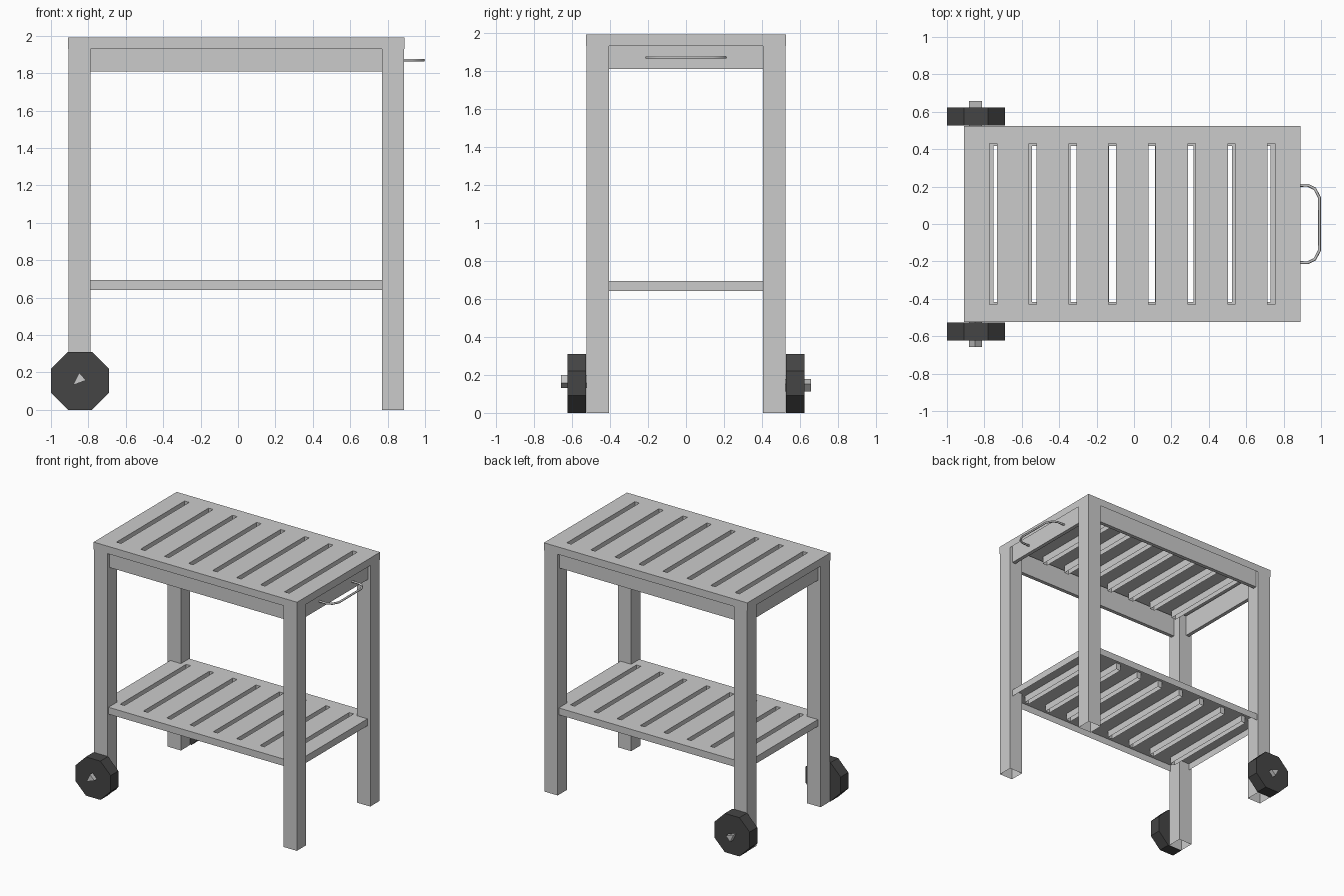
import bpy, bmesh, math
from mathutils import Matrix, Vector

if "Cube" in bpy.data.objects:
    bpy.data.objects.remove(bpy.data.objects["Cube"], do_unlink=True)


def material(name, value):
    m = bpy.data.materials.new(name)
    m.use_nodes = True
    colour = (value, value, value, 1)
    m.diffuse_color = colour
    m.node_tree.nodes["Principled BSDF"].inputs["Base Color"].default_value = colour
    return m


GREY = material("light_grey", 0.6)
DARK = material("dark_rubber", 0.06)


def finish(name, bm, mat):
    bmesh.ops.recalc_face_normals(bm, faces=bm.faces)
    mesh = bpy.data.meshes.new(name)
    bm.to_mesh(mesh)
    bm.free()
    mesh.materials.append(mat)
    ob = bpy.data.objects.new(name, mesh)
    bpy.context.collection.objects.link(ob)
    return ob


def box(name, low, high, mat=GREY, open_bottom=False):
    low, high = Vector(low), Vector(high)
    bm = bmesh.new()
    bmesh.ops.create_cube(bm, size=1)
    for v in bm.verts:
        v.co = (low + high) / 2 + v.co * (high - low)
    if open_bottom:
        bm.normal_update()
        base = [f for f in bm.faces if f.normal.z < -0.9]
        bmesh.ops.delete(bm, geom=base, context='FACES_ONLY')
    return finish(name, bm, mat)


def prism(name, outline, y0, y1, mat):
    """Closed prism along y from an outline of (x, z) points."""
    bm = bmesh.new()
    face = bm.faces.new([bm.verts.new((x, y0, z)) for x, z in outline])
    out = bmesh.ops.extrude_face_region(bm, geom=[face], use_keep_orig=True)
    for v in out["geom"]:
        if isinstance(v, bmesh.types.BMVert):
            v.co.y = y1
    return finish(name, bm, mat)


# Slatted top, hollow underneath: slot walls and rim hang from one sheet
MID_X = -0.01
HALF_X, HALF_Y = 0.9, 0.525


def slatted_plate(name, scale, top, thick):
    xs = [-HALF_X]
    for i in range(8):
        centre = (i - 3.5) * 0.2125
        xs += [centre - 0.02, centre + 0.02]
    xs.append(HALF_X)
    ys = [-HALF_Y, -0.43, 0.43, HALF_Y]
    bm = bmesh.new()
    grid = [[bm.verts.new((MID_X + x * scale, y * scale, top)) for y in ys] for x in xs]
    for i in range(len(xs) - 1):
        for j in range(3):
            if j == 1 and i % 2 == 1:
                continue
            bm.faces.new((grid[i][j], grid[i + 1][j], grid[i + 1][j + 1], grid[i][j + 1]))
    rim = [e for e in bm.edges if e.is_boundary]
    out = bmesh.ops.extrude_edge_only(bm, edges=rim)
    for v in out["geom"]:
        if isinstance(v, bmesh.types.BMVert):
            v.co.z -= thick
    ob = finish(name, bm, GREY)
    # the sheet must face upwards
    if ob.data.polygons[0].normal.z < 0:
        ob.data.flip_normals()
    return ob


slatted_plate("table_top", 1.0, 1.99, 0.06)
slatted_plate("lower_shelf", 0.97, 0.695, 0.055)

# Hollow legs, open at the foot
LEG = 0.118
for end, x in (("left", 0.769), ("right", -0.907)):
    for side, y in (("front", -0.523), ("back", 0.523 - LEG)):
        box(f"{side}_{end}_leg", (x, y, 0), (x + LEG, y + LEG, 1.98), open_bottom=True)

# Apron boards under the top
INSET, BOARD = 0.025, 0.03
X0, X1 = MID_X - HALF_X + INSET, MID_X + HALF_X - INSET
Y = HALF_Y - INSET
box("front_apron", (X0, -Y, 1.81), (X1, -Y + BOARD, 1.98))
box("back_apron", (X0, Y - BOARD, 1.81), (X1, Y, 1.98))
box("left_apron", (X1 - BOARD, -Y, 1.81), (X1, Y, 1.98))
box("right_apron", (X0, -Y, 1.81), (X0 + BOARD, Y, 1.98))

# Octagonal wheels with three-sided axle pins
WX, WZ = -0.845, 0.155
R = WZ / math.cos(math.pi / 8)
octagon = [(WX + R * math.cos((k + 0.5) * math.pi / 4),
            WZ + R * math.sin((k + 0.5) * math.pi / 4)) for k in range(8)]
pin = [(-0.85, 0.198), (-0.882, 0.132), (-0.812, 0.158)]
for side, s in (("front", -1), ("back", 1)):
    prism(f"{side}_wheel", octagon, s * 0.527, s * 0.624, DARK)
    outline = pin if s < 0 else [(x, 2 * WZ - z) for x, z in pin]
    prism(f"{side}_axle_pin", outline, s * 0.51, s * 0.657, GREY)

# Bent rod handle on the end apron
half = [(0.85, 0.207), (0.93, 0.207), (0.967, 0.188), (0.992, 0.14)]
path = half + [(x, -y) for x, y in reversed(half)]
curve = bpy.data.curves.new("handle", 'CURVE')
curve.dimensions = '3D'
curve.bevel_depth = 0.008
curve.bevel_resolution = 1
curve.use_fill_caps = True
spline = curve.splines.new('POLY')
spline.points.add(len(path) - 1)
for p, (x, y) in zip(spline.points, path):
    p.co = (x, y, 1.87, 1)
curve.materials.append(GREY)
bpy.context.collection.objects.link(bpy.data.objects.new("handle", curve))
